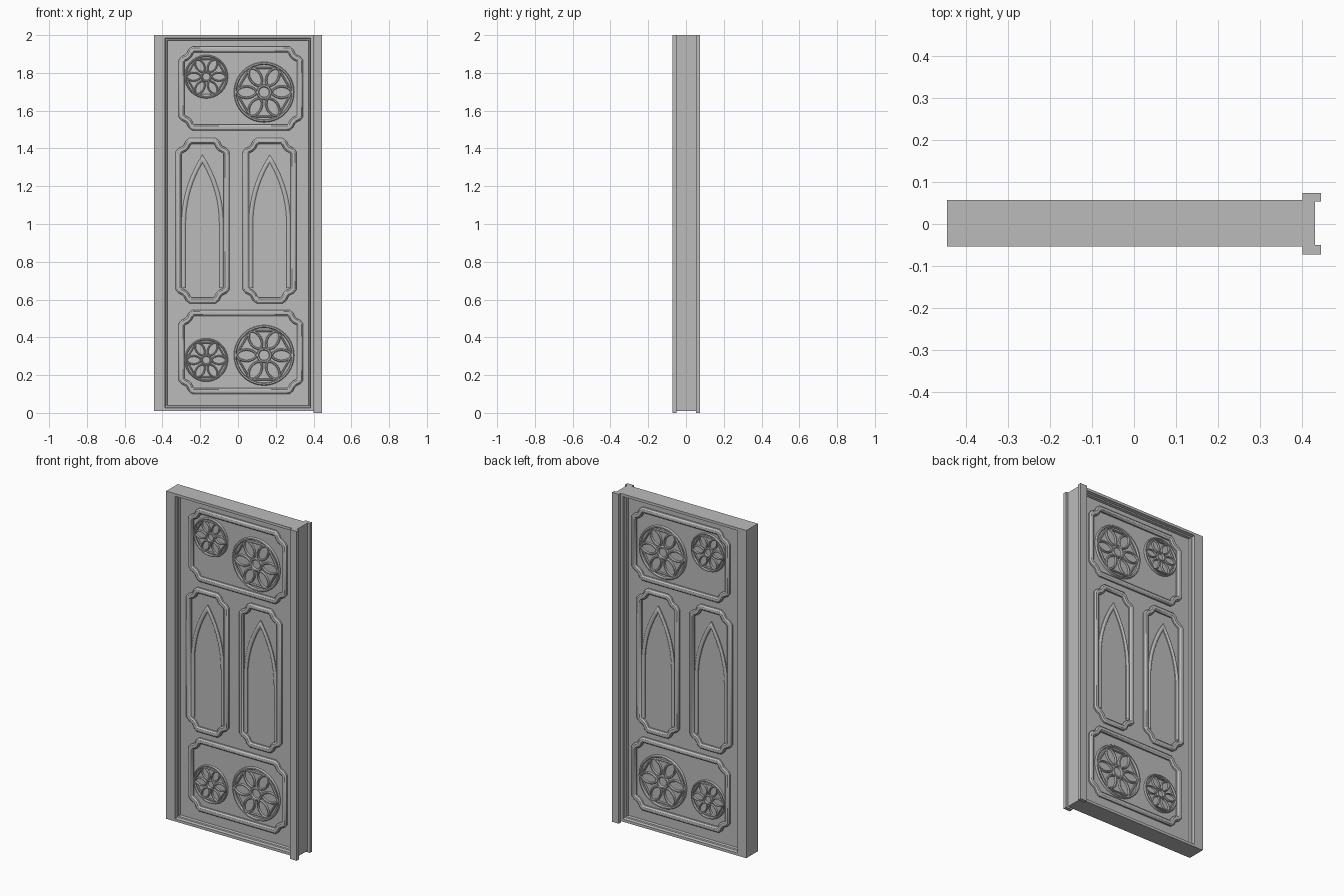
import bpy, bmesh, math
from mathutils import Vector

cube = bpy.data.objects.get("Cube")
if cube:
    bpy.data.objects.remove(cube, do_unlink=True)

grey = bpy.data.materials.new("plain grey")
grey.use_nodes = True
COLOUR = (0.5, 0.5, 0.5, 1)
grey.diffuse_color = COLOUR
grey.node_tree.nodes["Principled BSDF"].inputs["Base Color"].default_value = COLOUR

MID = 0.002      # middle of the slab in y
HALF = 0.055     # half thickness of the frame
FLOOR = 0.02     # half thickness of the recessed field


def finish(name, bm, smooth=True):
    bmesh.ops.recalc_face_normals(bm, faces=bm.faces)
    mesh = bpy.data.meshes.new(name)
    bm.to_mesh(mesh)
    bm.free()
    mesh.materials.append(grey)
    ob = bpy.data.objects.new(name, mesh)
    bpy.context.collection.objects.link(ob)
    if smooth:
        bpy.ops.object.select_all(action='DESELECT')
        ob.select_set(True)
        bpy.context.view_layer.objects.active = ob
        bpy.ops.object.shade_smooth_by_angle(angle=math.radians(35))
    return ob


def bridge(bm, a, b, closed=True):
    n = len(a)
    for i in range(n if closed else n - 1):
        j = (i + 1) % n
        bm.faces.new((a[i], a[j], b[j], b[i]))


def offsets(pts, closed):
    """Mitred sideways direction at each point of a 2D path."""
    out = []
    n = len(pts)
    for i, p in enumerate(pts):
        prev = pts[i - 1] if closed or i else None
        nxt = pts[(i + 1) % n] if closed or i < n - 1 else None
        d1 = (p - prev).normalized() if prev is not None else None
        d2 = (nxt - p).normalized() if nxt is not None else None
        d1, d2 = d1 or d2, d2 or d1
        n1, n2 = Vector((-d1.y, d1.x)), Vector((-d2.y, d2.x))
        out.append((n1 + n2) / max(0.5, 1 + n1.dot(n2)))
    return out


def ridge(bm, pts, width, height, closed=True, base=FLOOR):
    """Rounded moulding swept along a path in x and z, on both sides."""
    pts = [Vector(p) for p in pts]
    side = offsets(pts, closed)
    profile = [(-.5, -.1), (-.5, .5), (-.25, .93), (0, 1), (.25, .93), (.5, .5), (.5, -.1)]
    for s in (-1, 1):
        rows = []
        for across, up in profile:
            rows.append([])
            for p, o in zip(pts, side):
                q = p + o * across * width
                rows[-1].append(bm.verts.new((q.x, MID + s * (base + up * height), q.y)))
        for a, b in zip(rows, rows[1:]):
            bridge(bm, a, b, closed)


def circle(cx, cz, r, n=32):
    return [(cx + r * math.cos(math.tau * i / n), cz + r * math.sin(math.tau * i / n))
            for i in range(n)]


def notched(x0, x1, z0, z1, r):
    """Rectangle with hollow, stepped corners."""
    pts = []
    corners = [(x0, z0, 90), (x1, z0, 180), (x1, z1, 270), (x0, z1, 0)]
    for cx, cz, start in corners:
        sx, sz = (1 if cx == x0 else -1), (1 if cz == z0 else -1)
        arc = [(r * 1.25, 0), (r, r * .2), (r * .8, r * .6),
               (r * .6, r * .8), (r * .2, r), (0, r * 1.25)]
        if sx != sz:
            arc = arc[:]
        else:
            arc = arc[::-1]
        pts += [(cx + sx * a, cz + sz * b) for a, b in arc]
    return pts


# Slab with a stepped recess on both faces
def rect(bm, x0, x1, z0, z1, y):
    return [bm.verts.new((x, MID + y, z)) for x, z in
            ((x0, z0), (x1, z0), (x1, z1), (x0, z1))]


bm = bmesh.new()
outer = []
for s in (-1, 1):
    loops = [rect(bm, -.445, .43, .01, 2.0, s * HALF)]
    for inset, y in ((0, HALF), (.003, .036), (.01, .034), (.013, FLOOR)):
        loops.append(rect(bm, -.387 + inset, .385 - inset, .026 + inset, 1.984 - inset, s * y))
    for a, b in zip(loops, loops[1:]):
        bridge(bm, a, b)
    bm.faces.new(loops[-1])
    outer.append(loops[0])
bridge(bm, outer[0], outer[1])
finish("door_slab", bm, smooth=False)

# Closing strips along the left edge
for name, y0, y1 in (("front_edge_strip", -.072, -.05), ("back_edge_strip", .053, .074)):
    bm = bmesh.new()
    bmesh.ops.create_cube(bm, size=1)
    for v in bm.verts:
        v.co = Vector((.4225 + v.co.x * .045, (y0 + y1) / 2 + v.co.y * (y1 - y0), 1 + v.co.z * 2))
    finish(name, bm, smooth=False)

# Notched panel mouldings
W = .032
panels = {
    "upper_panel_moulding": (-.315, .345, 1.495, 1.94),
    "lower_panel_moulding": (-.315, .345, .10, .545),
    "right_arch_panel_moulding": (-.33, -.045, .58, 1.455),
    "left_arch_panel_moulding": (.025, .31, .58, 1.455),
}
for name, (x0, x1, z0, z1) in panels.items():
    bm = bmesh.new()
    h = W / 2
    ridge(bm, notched(x0 + h, x1 - h, z0 + h, z1 - h, .05), W, .018)
    finish(name, bm)

# Pointed arches inside the tall panels
for name, cx in (("right_pointed_arch", -.188), ("left_pointed_arch", .168)):
    w, rise, spring = .1, .345, 1.0
    R = (w * w + rise * rise) / (2 * w)
    top = math.asin(rise / R)
    half = [(w - R + R * math.cos(top * i / 12), spring + R * math.sin(top * i / 12))
            for i in range(13)]
    half = [(w, .66)] + half
    path = [(cx + x, z) for x, z in half] + [(cx - x, z) for x, z in half[-2::-1]]
    bm = bmesh.new()
    ridge(bm, path, .022, .012, closed=False)
    finish(name, bm)

# Six-petal rosettes
rosettes = {
    "upper_large_rosette": (.138, 1.698, .16),
    "upper_small_rosette": (-.168, 1.78, .115),
    "lower_large_rosette": (.138, .305, .16),
    "lower_small_rosette": (-.168, .28, .115),
}
for name, (cx, cz, r) in rosettes.items():
    bm = bmesh.new()
    t = r * .09
    ridge(bm, circle(cx, cz, r - t / 2, 40), t, .012)
    ridge(bm, circle(cx, cz, r * .21, 20), t, .012)
    for k in range(6):
        a = math.tau * k / 6
        u, v = Vector((math.cos(a), math.sin(a))), Vector((-math.sin(a), math.cos(a)))
        petal = []
        for i in range(20):
            b = math.tau * i / 20
            across = math.sin(b) * abs(math.sin(b)) ** .3
            petal.append(Vector((cx, cz)) + u * r * (.58 + .33 * math.cos(b)) + v * r * .19 * across)
        ridge(bm, petal, t * .8, .01)
        # Small arc joining neighbouring petals under the rim
        arc = []
        for i in range(9):
            f = i / 8
            b = a + math.tau / 6 * f
            d = r * (.9 - .1 * math.sin(math.pi * f))
            arc.append((cx + d * math.cos(b), cz + d * math.sin(b)))
        ridge(bm, arc, t * .7, .009, closed=False)
    finish(name, bm)
